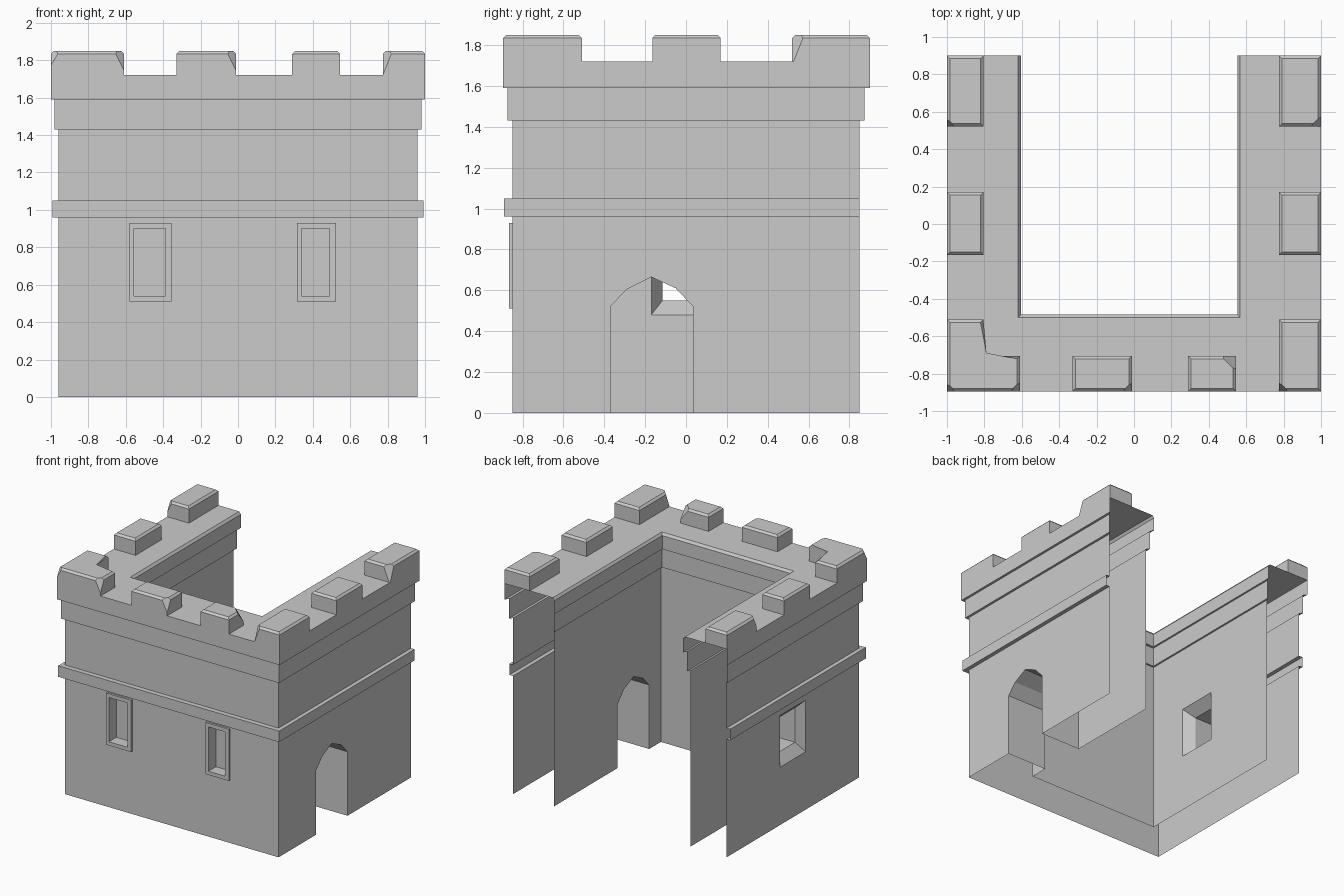
import bpy, bmesh
from mathutils import Vector

if "Cube" in bpy.data.objects:
    bpy.data.objects.remove(bpy.data.objects["Cube"])


def finish(bm, name):
    bmesh.ops.recalc_face_normals(bm, faces=bm.faces[:])
    me = bpy.data.meshes.new(name)
    bm.to_mesh(me)
    bm.free()
    ob = bpy.data.objects.new(name, me)
    bpy.context.collection.objects.link(ob)


def bridge(bm, loops, closed=True):
    # quads between successive loops of vertices
    for a, b in zip(loops, loops[1:]):
        n = len(a)
        for i in range(n if closed else n - 1):
            j = (i + 1) % n
            bm.faces.new((a[i], a[j], b[j], b[i]))


def pierce(bm, face, holes, to_floor=False):
    # replace a wall face by one with holes; an opening to the floor splits the bottom edge
    nrm = face.normal.copy() if face.normal.length else Vector((0, 0, 1))
    face.normal_update()
    nrm = face.normal.copy()
    edges = list(face.edges)
    bm.faces.remove(face)
    for h in holes:
        pts = list(zip(h, h[1:] + h[:1]))
        if to_floor:
            low = next(e for e in edges if all(abs(v.co.z) < 1e-5 for v in e.verts))
            edges.remove(low)
            p, q = sorted(low.verts, key=lambda v: v.co.y)
            bm.edges.remove(low)
            pts = [(p, h[0])] + pts[:-1] + [(h[-1], q)]
        for a, b in pts:
            edges.append(bm.edges.get((a, b)) or bm.edges.new((a, b)))
    bmesh.ops.triangle_fill(bm, use_beauty=True, edges=edges, normal=nrm)


# hollow U-shaped walls: left x, right x, front y, back y, heights
LEVELS = [
    (-.96, .96, -.85, .85, (0, .96)),
    (-.993, .993, -.89, .85, (.96, 1.05)),
    (-.96, .96, -.85, .85, (1.05, 1.43)),
    (-.98, .98, -.873, .873, (1.43, 1.59)),
    (-1, 1, -.895, .9, (1.59, 1.72)),
    (-.62, .567, -.50, .9, (1.72,)),
    (-.605, .553, -.485, .9, (1.70, 1.59)),
    (-.62, .57, -.505, .873, (1.59, 1.43)),
    (-.635, .59, -.52, .85, (1.43, 0)),
]
bm = bmesh.new()
rings = []
for xl, xr, yf, yb, zs in LEVELS:
    for z in zs:
        rings.append([bm.verts.new((x, y, z)) for x, y in
                      ((xl, yb), (xl, yf), (xr, yf), (xr, yb))])
bridge(bm, rings, closed=False)


def wall_face(k, side):
    a, b = rings[k], rings[k + 1]
    want = {a[side], a[side + 1], b[side], b[side + 1]}
    return next(f for f in a[side].link_faces if set(f.verts) == want)


last = len(rings) - 2

# pointed arch doorway through the right wall
arch = [(-.37, 0), (-.37, .52), (-.29, .605), (-.17, .665), (-.05, .61), (.035, .52), (.035, 0)]
lo, li = [[bm.verts.new((x, y, z)) for y, z in arch] for x in (.96, .59)]
pierce(bm, wall_face(0, 2), [lo], True)
pierce(bm, wall_face(last, 2), [li], True)
bridge(bm, [lo, li], closed=False)


# splayed window through the left wall
def side_rect(x, hw, z0, z1):
    return [bm.verts.new((x, y, z)) for y, z in ((-hw, z0), (hw, z0), (hw, z1), (-hw, z1))]


splay = [side_rect(-.96, .165, .47, .89), side_rect(-.90, .115, .55, .83),
         side_rect(-.72, .115, .55, .83), side_rect(-.635, .17, .48, .90)]
pierce(bm, wall_face(0, 0), [splay[0]])
pierce(bm, wall_face(last, 0), [splay[3]])
bridge(bm, splay)


# two framed, recessed blind windows in the front wall
def front_rect(y, x0, x1, z0, z1):
    return [bm.verts.new((x, y, z)) for x, z in ((x0, z0), (x1, z0), (x1, z1), (x0, z1))]


holes = []
for o0, o1, i0, i1 in ((-.58, -.355, -.555, -.387), (.315, .525, .34, .49)):
    loops = [front_rect(-.85, o0, o1, .51, .93), front_rect(-.866, o0, o1, .51, .93),
             front_rect(-.866, i0, i1, .54, .90), front_rect(-.77, i0, i1, .54, .90)]
    bridge(bm, loops)
    bm.faces.new(loops[3])
    holes.append(loops[0])
pierce(bm, wall_face(0, 1), holes)
finish(bm, "castle_walls")


# battlement blocks with bevelled tops and chipped corners
def box(x0, x1, y0, y1):
    return [(x0, y0), (x1, y0), (x1, y1), (x0, y1)]


def merlon(name, outline, chips=()):
    bm = bmesh.new()
    low = [bm.verts.new((x, y, 1.72)) for x, y in outline]
    top = [bm.verts.new((x, y, 1.85)) for x, y in outline]
    bridge(bm, [low, top])
    bm.faces.new(top)
    bm.faces.new(low[::-1])
    rim = [e for e in bm.edges if all(v.co.z > 1.8 for v in e.verts)]
    bmesh.ops.bevel(bm, geom=rim, offset=.016, segments=1, affect='EDGES')
    for x, y, n, depth in chips:
        n = Vector(n).normalized()
        cut = bmesh.ops.bisect_plane(bm, geom=bm.verts[:] + bm.edges[:] + bm.faces[:],
                                     plane_co=Vector((x, y, 1.85)) - n * depth,
                                     plane_no=n, clear_outer=True)
        bmesh.ops.holes_fill(bm, edges=[e for e in bm.edges if e.is_boundary], sides=0)
    finish(bm, name)


F, B = -.895, -.705
merlon("corner_merlon_left",
       [(-1, F), (-.61, F), (-.61, B), (-.805, B), (-.805, -.51), (-1, -.51)],
       [(-.61, F, (1, -1, .5), .035), (-1, F, (-1, -1, .6), .03)])
merlon("front_merlon_a", box(-.33, -.01, F, B), [(-.01, F, (1, -1, .5), .035)])
merlon("front_merlon_b", box(.29, .545, F, B), [(.545, B, (1, 1, .8), .05)])
merlon("corner_merlon_right", box(.775, 1, F, -.51), [(.775, F, (-1, -1, .4), .035)])
for side, x0, x1 in (("left", -1, -.805), ("right", .775, 1)):
    merlon("middle_merlon_" + side, box(x0, x1, -.165, .17))
    chip = [(1, .52, (1, -1, .4), .04)] if side == "right" else [(-1, .52, (-1, -1, .5), .03)]
    merlon("back_merlon_" + side, box(x0, x1, .52, .9), chip)
